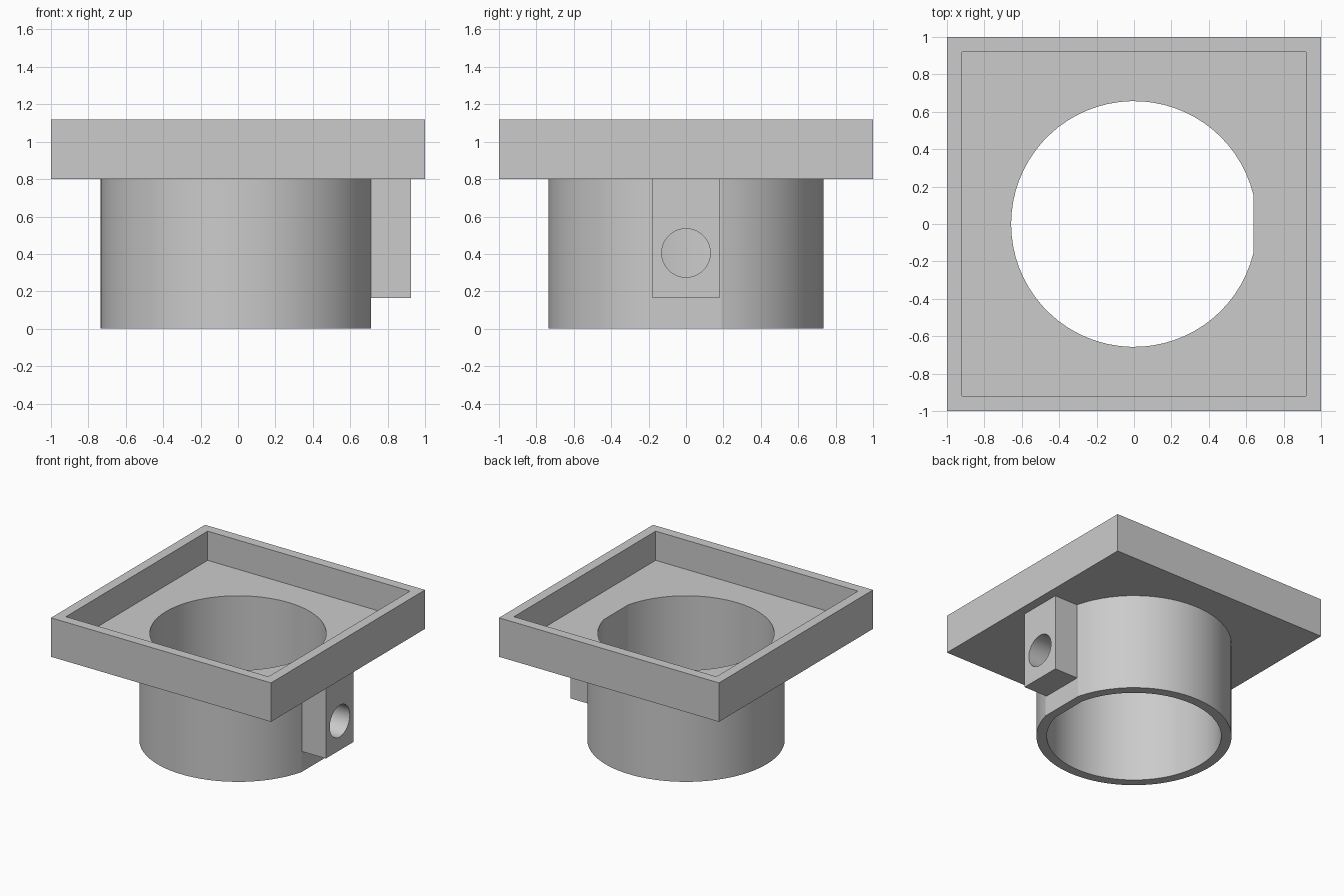
import bpy, bmesh, math
from mathutils import Matrix

default = bpy.data.objects.get("Cube")
if default:
    bpy.data.objects.remove(default, do_unlink=True)

grey = bpy.data.materials.new("plain grey")
grey.use_nodes = True
colour = (0.6, 0.6, 0.6, 1)
grey.diffuse_color = colour
grey.node_tree.nodes["Principled BSDF"].inputs["Base Color"].default_value = colour


def finish(name, bm):
    bmesh.ops.recalc_face_normals(bm, faces=bm.faces)
    mesh = bpy.data.meshes.new(name)
    bm.to_mesh(mesh)
    bm.free()
    mesh.materials.append(grey)
    obj = bpy.data.objects.new(name, mesh)
    bpy.context.collection.objects.link(obj)
    return obj


def box(name, x0, x1, half_y, z0, z1):
    bm = bmesh.new()
    size = Matrix.Diagonal((x1 - x0, 2 * half_y, z1 - z0, 1))
    place = Matrix.Translation(((x0 + x1) / 2, 0, (z0 + z1) / 2))
    bmesh.ops.create_cube(bm, size=1, matrix=place @ size)
    return finish(name, bm)


def flatted_cylinder(name, radius, flat_x, z0, z1, steps=64):
    """Upright cylinder with its +x side cut to a flat at flat_x."""
    bm = bmesh.new()
    start = math.acos(flat_x / radius)
    span = 2 * (math.pi - start)
    angles = [start + span * i / steps for i in range(steps + 1)]
    ring = [bm.verts.new((radius * math.cos(a), radius * math.sin(a), z0)) for a in angles]
    base = bm.faces.new(ring)
    top = bmesh.ops.extrude_face_region(bm, geom=[base])["geom"]
    bmesh.ops.translate(bm, vec=(0, 0, z1 - z0),
                        verts=[g for g in top if isinstance(g, bmesh.types.BMVert)])
    return finish(name, bm)


def combine(target, other, operation):
    mod = target.modifiers.new(operation.lower(), 'BOOLEAN')
    mod.object, mod.operation, mod.solver = other, operation, 'EXACT'
    bpy.context.view_layer.objects.active = target
    bpy.ops.object.modifier_apply(modifier=mod.name)
    bpy.data.objects.remove(other, do_unlink=True)


# Square tray, round spigot and side boss joined into one solid
body = box("tray_with_spigot", -1, 1, 1, 0.8, 1.12)
combine(body, flatted_cylinder("spigot", 0.735, 0.71, 0, 0.84), 'UNION')
combine(body, box("side_boss", 0.68, 0.925, 0.18, 0.165, 0.84), 'UNION')

# Tray recess and vertical bore
combine(body, box("recess", -0.92, 0.92, 0.92, 0.88, 1.3), 'DIFFERENCE')
combine(body, flatted_cylinder("bore", 0.657, 0.638, -0.2, 1.3), 'DIFFERENCE')

# Side port through the boss and spigot wall
bm = bmesh.new()
bmesh.ops.create_cone(bm, cap_ends=True, segments=48, radius1=0.13, radius2=0.13, depth=0.6,
                      matrix=Matrix.Translation((0.8, 0, 0.405)) @ Matrix.Rotation(math.pi / 2, 4, 'Y'))
combine(body, finish("port", bm), 'DIFFERENCE')

# Smooth round walls, sharp corners
bpy.ops.object.select_all(action='DESELECT')
body.select_set(True)
bpy.context.view_layer.objects.active = body
bpy.ops.object.shade_smooth_by_angle(angle=math.radians(12))
